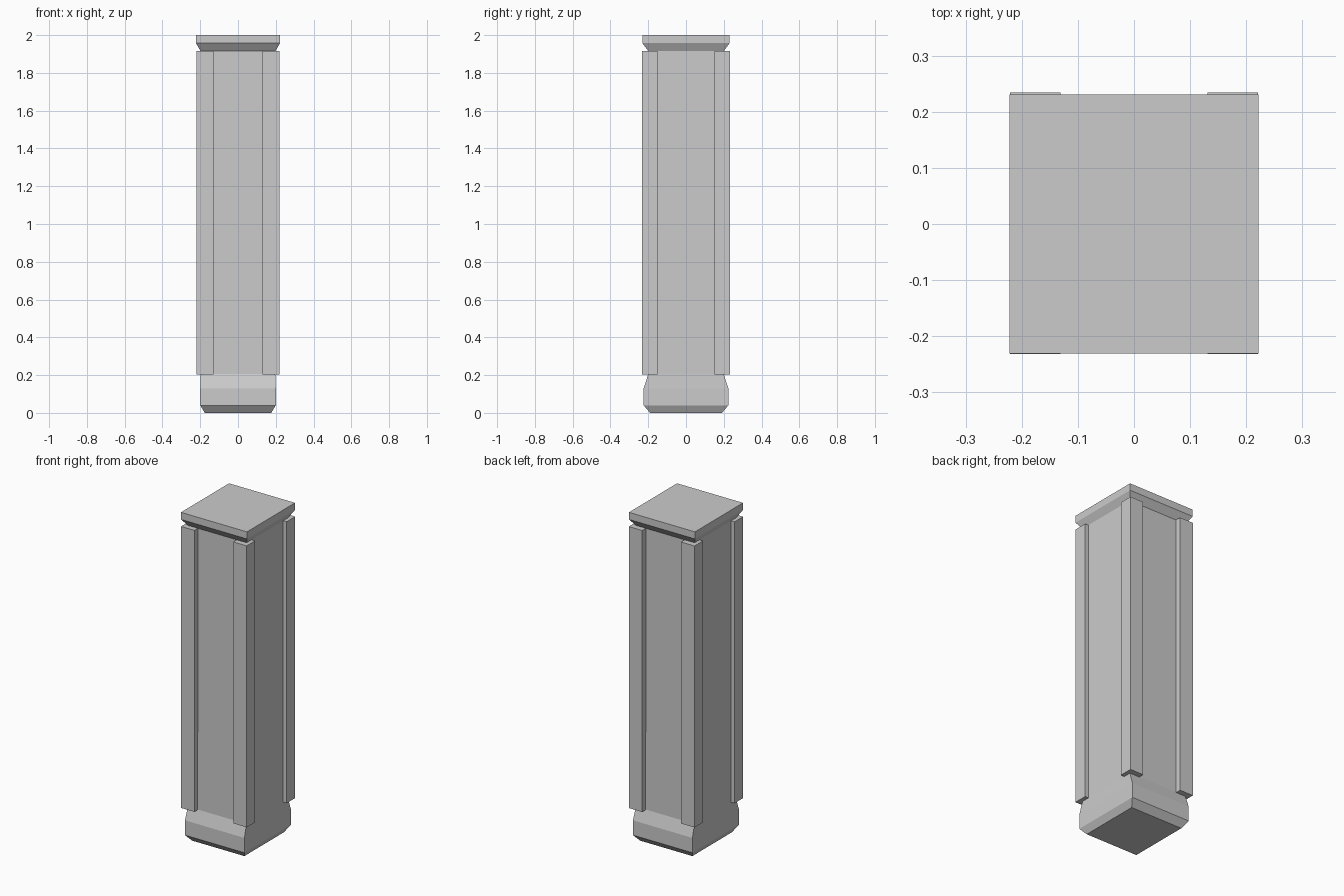
import bpy
import bmesh

if "Cube" in bpy.data.objects:
    bpy.data.objects.remove(bpy.data.objects["Cube"])


def loft(name, rings):
    """Stack rectangular rings (half_x, half_y, z) into one closed solid."""
    bm = bmesh.new()
    loops = [[bm.verts.new((sx * hx, sy * hy, z))
              for sx, sy in ((-1, -1), (1, -1), (1, 1), (-1, 1))]
             for hx, hy, z in rings]
    for low, high in zip(loops, loops[1:]):
        for i in range(4):
            j = (i + 1) % 4
            bm.faces.new((low[i], low[j], high[j], high[i]))
    bm.faces.new(loops[0][::-1])
    bm.faces.new(loops[-1])
    mesh = bpy.data.meshes.new(name)
    bm.to_mesh(mesh)
    bm.free()
    obj = bpy.data.objects.new(name, mesh)
    bpy.context.collection.objects.link(obj)
    return obj


# Pillar: chamfered foot, square shaft and flared cap
loft("pillar_body", [
    (0.176, 0.190, 0.0),
    (0.200, 0.224, 0.04),
    (0.200, 0.224, 0.13),
    (0.197, 0.200, 0.205),
    (0.198, 0.199, 1.915),
    (0.222, 0.231, 1.957),
    (0.222, 0.231, 2.0),
])

# Raised strips wrapping the four vertical corners
for side, sx in (("left", -1), ("right", 1)):
    for end, cy in (("front", -0.191), ("back", 0.193)):
        strip = loft(f"corner_strip_{end}_{side}",
                     [(0.045, 0.041, 0.203), (0.045, 0.041, 1.915)])
        strip.location = (sx * 0.176, cy, 0)
